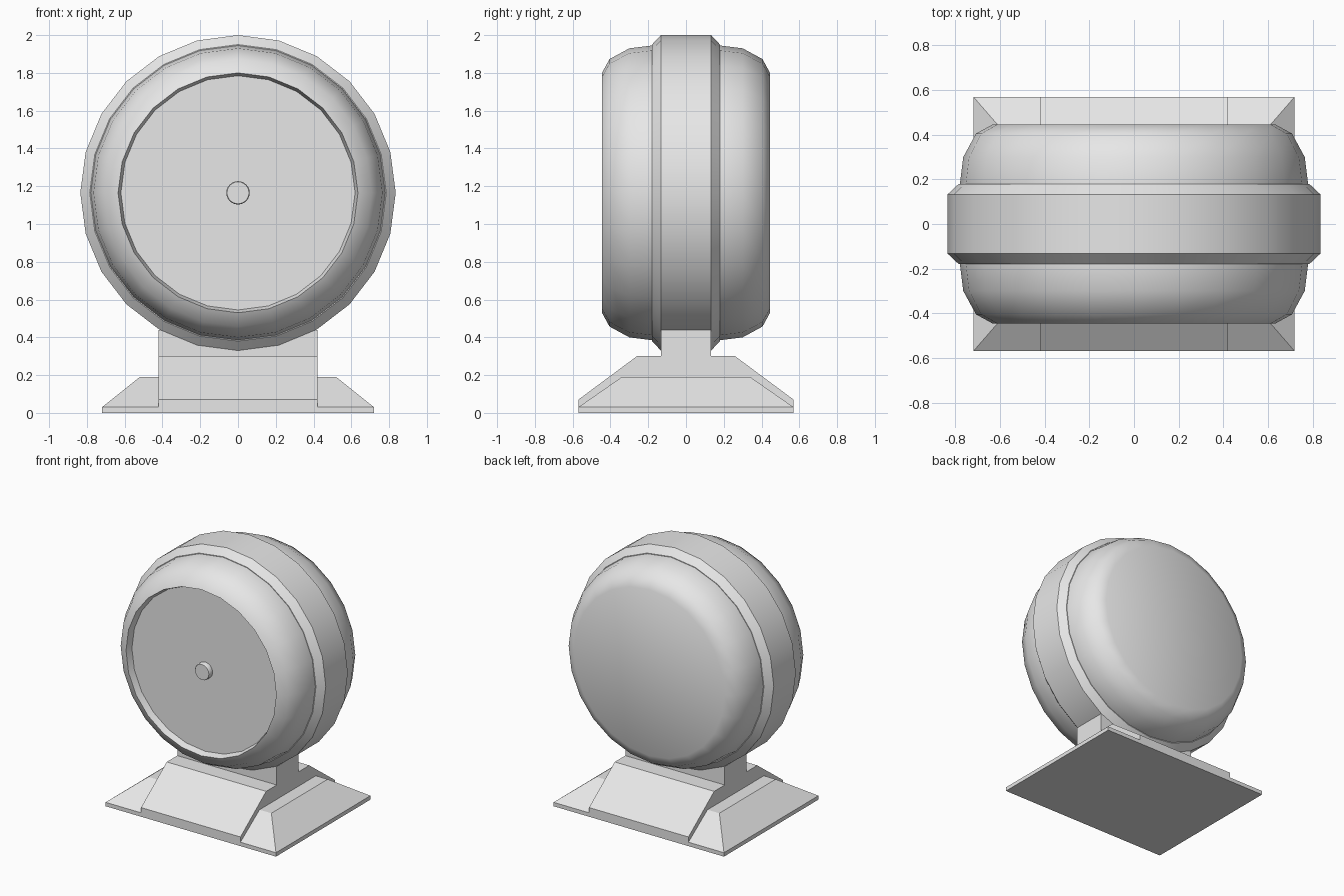
import bpy
import bmesh
import math

if "Cube" in bpy.data.objects:
    bpy.data.objects.remove(bpy.data.objects["Cube"], do_unlink=True)

SEGMENTS = 24
CENTRE_Z = 1.165

grey = bpy.data.materials.new("plain_grey")
grey.use_nodes = True
grey.diffuse_color = (0.8, 0.8, 0.8, 1)
grey.node_tree.nodes["Principled BSDF"].inputs["Base Color"].default_value = (0.8, 0.8, 0.8, 1)


def finish(name, bm, smooth_angle=None):
    bmesh.ops.recalc_face_normals(bm, faces=bm.faces)
    mesh = bpy.data.meshes.new(name)
    bm.to_mesh(mesh)
    bm.free()
    mesh.materials.append(grey)
    obj = bpy.data.objects.new(name, mesh)
    bpy.context.collection.objects.link(obj)
    if smooth_angle:
        bpy.ops.object.select_all(action="DESELECT")
        obj.select_set(True)
        bpy.context.view_layer.objects.active = obj
        bpy.ops.object.shade_smooth_by_angle(angle=math.radians(smooth_angle))
    return obj


def lathe(name, profile, smooth_angle=40):
    """Spin (y, radius) points around the drum axis and cap both ends."""
    bm = bmesh.new()
    rings = []
    for y, r in profile:
        angles = [2 * math.pi * i / SEGMENTS for i in range(SEGMENTS)]
        rings.append([bm.verts.new((r * math.sin(a), y, CENTRE_Z + r * math.cos(a)))
                      for a in angles])
    for a, b in zip(rings, rings[1:]):
        for i in range(SEGMENTS):
            j = (i + 1) % SEGMENTS
            bm.faces.new((a[i], a[j], b[j], b[i]))
    bm.faces.new(rings[0])
    bm.faces.new(rings[-1])
    return finish(name, bm, smooth_angle)


def extrude_x(name, outline, half_width):
    """Extrude a (y, z) outline across the width."""
    bm = bmesh.new()
    face = bm.faces.new([bm.verts.new((-half_width, y, z)) for y, z in outline])
    side = bmesh.ops.extrude_face_region(bm, geom=[face])["geom"]
    bmesh.ops.translate(bm, vec=(2 * half_width, 0, 0),
                        verts=[v for v in side if isinstance(v, bmesh.types.BMVert)])
    return finish(name, bm)


def stacked_rectangles(name, levels):
    """Join rectangles given as (half x, half y, z)."""
    bm = bmesh.new()
    loops = [[bm.verts.new((sx * x, sy * y, z))
              for sx, sy in ((-1, -1), (1, -1), (1, 1), (-1, 1))] for x, y, z in levels]
    for a, b in zip(loops, loops[1:]):
        for i in range(4):
            j = (i + 1) % 4
            bm.faces.new((a[i], a[j], b[j], b[i]))
    bm.faces.new(loops[0])
    bm.faces.new(loops[-1])
    return finish(name, bm)


# Rounded drum with a shallow recess in its front
shoulder = [(0.18, 0.78), (0.30, 0.765), (0.405, 0.708), (0.445, 0.635)]
front = [(-y, r) for y, r in reversed(shoulder)]
lathe("drum_body", [(-0.395, 0.62)] + front + shoulder)

# Raised band with chamfered edges
lathe("drum_band", [(-0.18, 0.785), (-0.133, 0.835), (0.133, 0.835), (0.18, 0.785)])

# Small knob in the middle of the recess
lathe("centre_knob", [(-0.435, 0.058), (-0.43, 0.062), (-0.39, 0.062)], 50)

# Stand: sloped base, wider cross block and neck
stacked_rectangles("base_plate", [(0.72, 0.57, 0), (0.72, 0.57, 0.03), (0.52, 0.34, 0.19)])
half = [(0.57, 0.01), (0.57, 0.07), (0.26, 0.30)]
extrude_x("base_block", half + [(-y, z) for y, z in reversed(half)], 0.42)
stacked_rectangles("neck", [(0.42, 0.133, 0.25), (0.42, 0.133, 0.44)])
